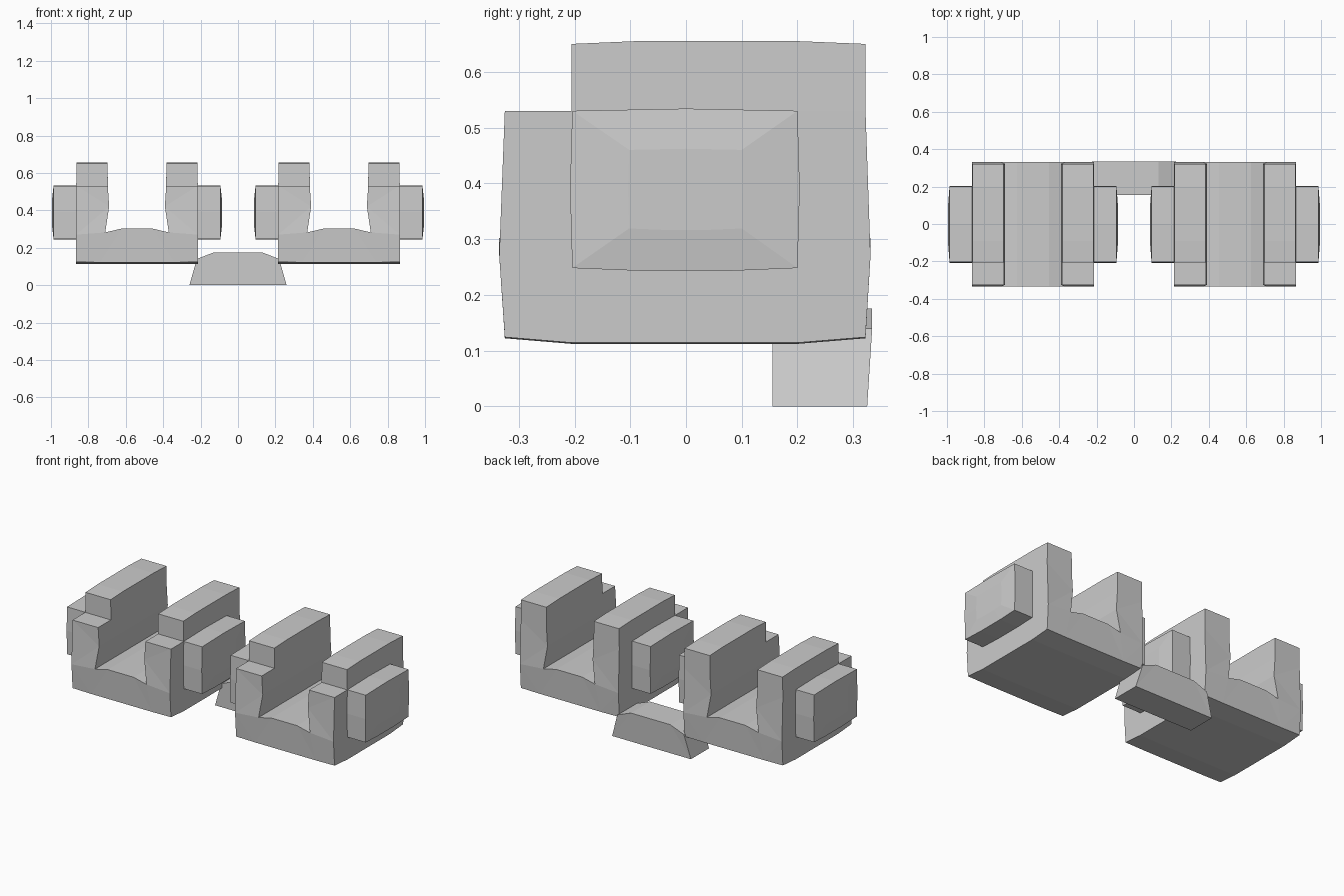
import bpy, bmesh

if "Cube" in bpy.data.objects:
    bpy.data.objects.remove(bpy.data.objects["Cube"])

CX = 0.54  # centre of the right-hand cradle


def loft(name, rings, mirror=True):
    """Skin a list of equal-length point rings and cap both ends."""
    bm = bmesh.new()
    loops = [[bm.verts.new(p) for p in ring] for ring in rings]
    for a, b in zip(loops, loops[1:]):
        for i in range(len(a)):
            j = (i + 1) % len(a)
            bm.faces.new((a[i], a[j], b[j], b[i]))
    bm.faces.new(loops[0])
    bm.faces.new(loops[-1][::-1])
    bmesh.ops.remove_doubles(bm, verts=bm.verts, dist=0.0005)
    bmesh.ops.dissolve_degenerate(bm, edges=bm.edges, dist=0.0001)
    bmesh.ops.triangulate(bm, faces=[f for f in bm.faces if len(f.verts) > 4])
    bmesh.ops.recalc_face_normals(bm, faces=bm.faces)
    mesh = bpy.data.meshes.new(name)
    bm.to_mesh(mesh)
    bm.free()
    ob = bpy.data.objects.new(name, mesh)
    bpy.context.collection.objects.link(ob)
    if mirror:
        pivot = ob.modifiers.new("mirror", 'MIRROR')
        pivot.use_axis[0] = True
        pivot.use_clip = False
        pivot.use_mirror_merge = False
    return ob


def cradle_ring(y, top, bottom, belly):
    # right half of the U profile, outside bottom round to the notch floor
    half = [(0.20, bottom - 0.002), (0.325, bottom), (0.325, 0.27), (0.325, 0.53),
            (0.323, top), (0.157, top), (0.156, 0.53), (0.149, 0.42),
            (0.170, 0.282), (0.085, 0.302)]
    pts = half + [(-u, z) for u, z in reversed(half)]
    return [(CX + u, y + (belly if abs(z - 0.28) < 0.03 else 0), z) for u, z in pts]


# U-shaped cradles, front of each post stepped down
stations = [(-0.325, 0.53, 0.124, -0.01), (-0.205, 0.53, 0.114, 0),
            (-0.205, 0.65, 0.114, 0), (-0.09, 0.655, 0.114, 0),
            (0.20, 0.655, 0.114, 0), (0.322, 0.65, 0.124, 0.009)]
loft("cradle", [cradle_ring(*s) for s in stations])

# Side pads on both walls of each cradle, slightly domed outwards
pad = [(-0.204, 0.53), (0, 0.534), (0.20, 0.53), (0.204, 0.39),
       (0.20, 0.248), (0.08, 0.243), (-0.08, 0.243), (-0.204, 0.248), (-0.208, 0.39)]
for name, side in (("outer_pad", 1), ("inner_pad", -1)):
    rings = [[(CX + side * d, y * s, 0.39 + (z - 0.39) * s) for y, z in pad]
             for d, s in ((0.30, 1), (0.446, 1), (0.454, 0.5))]
    loft(name, rings)

# Low bridge joining the cradles at the back
arch = [(-0.26, 0), (0.26, 0), (0.22, 0.14), (0.13, 0.175), (-0.13, 0.175), (-0.22, 0.14)]
loft("bridge", [[(x, 0.155, z) for x, z in arch],
                [(x, 0.325 + (0.009 if z > 0.1 else 0), z) for x, z in arch]], False)
